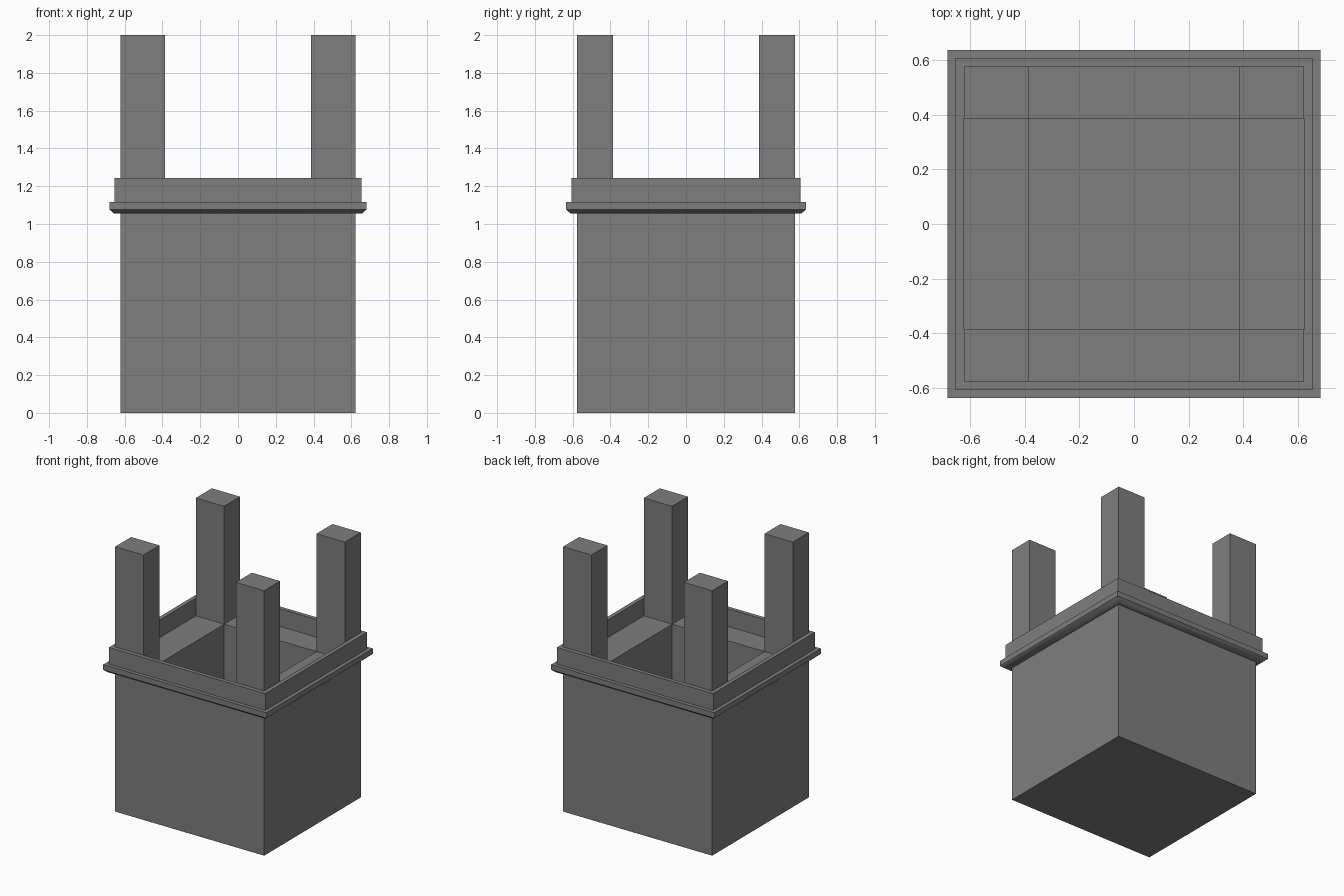
import bpy, math

if "Cube" in bpy.data.objects:
    bpy.data.objects.remove(bpy.data.objects["Cube"])

stone = bpy.data.materials.new("grey stone")
stone.diffuse_color = (0.21, 0.21, 0.21, 1)
stone.use_nodes = True
stone.node_tree.nodes["Principled BSDF"].inputs["Base Color"].default_value = stone.diffuse_color

HX, HY = 0.622, 0.576      # outer half sizes of the body
IX, IY = 0.386, 0.386      # half sizes of the opening
SHELF = 1.11               # height of the shelf the posts stand on


def make(name, verts, faces):
    mesh = bpy.data.meshes.new(name)
    mesh.from_pydata(verts, [], faces)
    mesh.materials.append(stone)
    obj = bpy.data.objects.new(name, mesh)
    bpy.context.collection.objects.link(obj)
    return obj


def rect_rings(name, rings, caps=False, closed=False):
    """Skin a stack of rectangular rings given as (half x, half y, z)."""
    verts = [(sx * x, sy * y, z) for x, y, z in rings
             for sx, sy in ((-1, -1), (1, -1), (1, 1), (-1, 1))]
    n = len(rings)
    faces = []
    for i in range(n if closed else n - 1):
        a, b = 4 * i, 4 * ((i + 1) % n)
        for k in range(4):
            m = (k + 1) % 4
            faces.append((a + k, a + m, b + m, b + k))
    if caps:
        faces.append((3, 2, 1, 0))
        e = 4 * (n - 1)
        faces.append((e, e + 1, e + 2, e + 3))
    return make(name, verts, faces)


# Thick-walled hollow body with a floor
rect_rings("body", [(HX, HY, 0), (HX, HY, SHELF), (IX, IY, SHELF), (IX, IY, 0.12)], caps=True)

# Moulded rim: soft underside, ledge, then a thin upright wall
profile = [(0, 1.055), (0.034, 1.055), (0.059, 1.077), (0.059, 1.117),
           (0.031, 1.117), (0.031, 1.243), (0, 1.243)]
rim = rect_rings("rim", [(HX + o, HY + o, z) for o, z in profile], closed=True)
bpy.context.view_layer.objects.active = rim
rim.select_set(True)
bpy.ops.object.shade_smooth_by_angle(angle=math.radians(45))
rim.select_set(False)

# Four corner posts
for sx, side in ((-1, "left"), (1, "right")):
    for sy, end in ((-1, "front"), (1, "back")):
        post = rect_rings(f"{end}_{side}_post",
                          [((HX - IX) / 2, (HY - IY) / 2, SHELF),
                           ((HX - IX) / 2, (HY - IY) / 2, 2.0)], caps=True)
        post.location = (sx * (HX + IX) / 2, sy * (HY + IY) / 2, 0)
